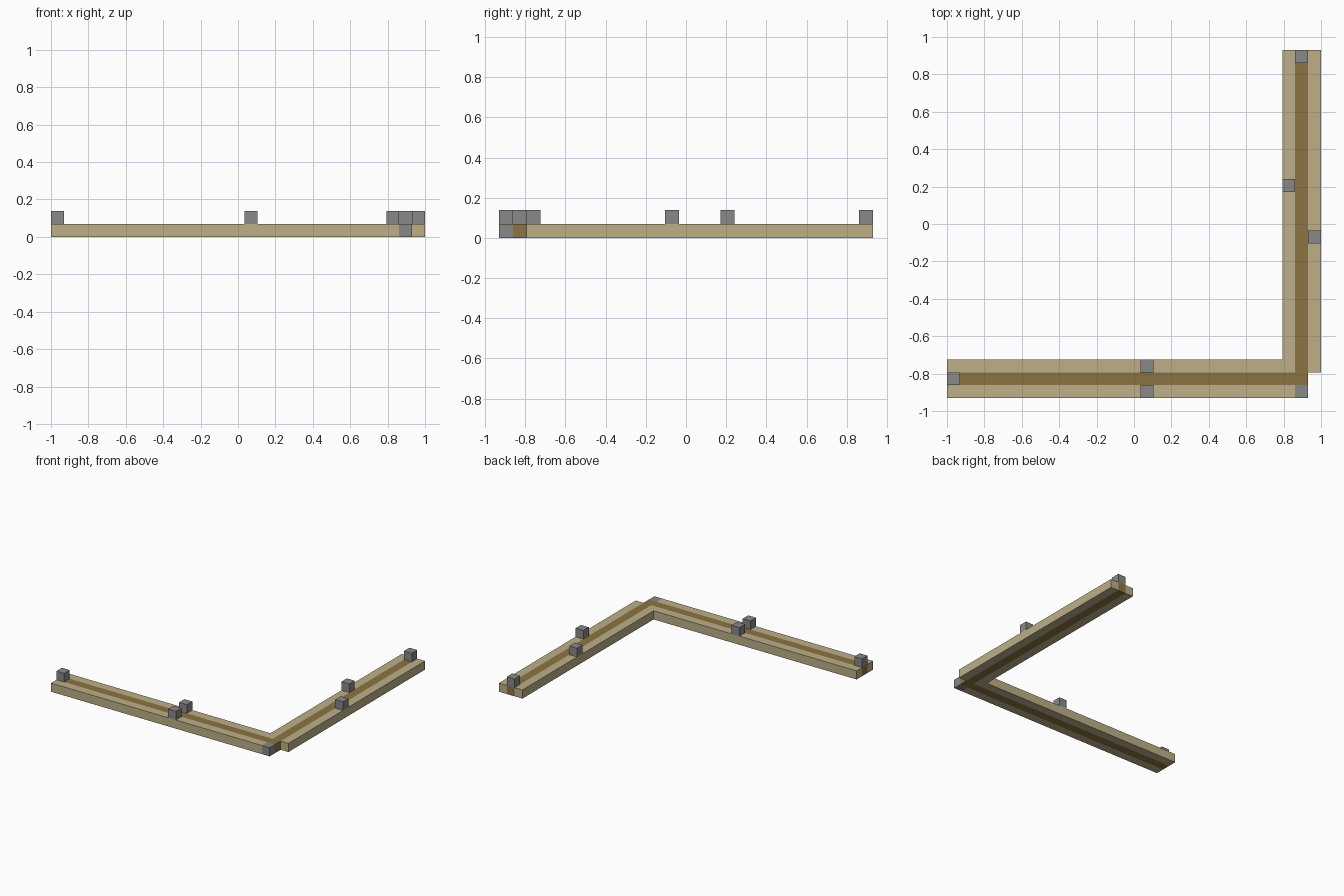
import bpy
import bmesh

if "Cube" in bpy.data.objects:
    bpy.data.objects.remove(bpy.data.objects["Cube"], do_unlink=True)

COLS, ROWS = 29, 27      # plan size in blocks
U = 2 / COLS             # one block


def material(name, rgb):
    m = bpy.data.materials.new(name)
    m.use_nodes = True
    m.diffuse_color = (*rgb, 1)
    m.node_tree.nodes["Principled BSDF"].inputs["Base Color"].default_value = (*rgb, 1)
    return m


sand = material("sand", (0.51, 0.43, 0.25))
earth = material("brown earth", (0.26, 0.175, 0.055))
stone = material("grey stone", (0.25, 0.25, 0.25))


def slab(name, outline, mat, level=0):
    """Extrude a plan outline, given in blocks, one block upward."""
    bm = bmesh.new()
    base = bm.faces.new([bm.verts.new(((x - COLS / 2) * U, (y - ROWS / 2) * U, level * U))
                         for x, y in outline])
    top = bmesh.ops.extrude_face_region(bm, geom=[base])["geom"]
    bmesh.ops.translate(bm, vec=(0, 0, U), verts=[v for v in top if isinstance(v, bmesh.types.BMVert)])
    bmesh.ops.recalc_face_normals(bm, faces=bm.faces)
    mesh = bpy.data.meshes.new(name)
    bm.to_mesh(mesh)
    bm.free()
    mesh.materials.append(mat)
    obj = bpy.data.objects.new(name, mesh)
    bpy.context.collection.objects.link(obj)


def rect(x0, y0, x1, y1):
    return [(x0, y0), (x1, y0), (x1, y1), (x0, y1)]


def corner(x, y):
    """L-shaped strip one block wide whose outer corner is at x, y."""
    return [(0, y), (x, y), (x, ROWS), (x - 1, ROWS), (x - 1, y + 1), (0, y + 1)]


# Path and its borders
slab("path", corner(28, 1), earth)
slab("inner_border", corner(27, 2), sand)
slab("front_border", rect(0, 0, 27, 1), sand)
slab("side_border", rect(28, 2, 29, ROWS), sand)

# Stone at the outer corner, level with the path
slab("corner_stone", rect(27, 0, 28, 1), stone)

# Stones standing on the path ends and borders
for name, x, y in [("left_end_stone", 0, 1), ("front_outer_stone", 15, 0),
                   ("front_inner_stone", 15, 2), ("side_inner_stone", 26, 16),
                   ("side_outer_stone", 28, 12), ("back_end_stone", 27, 26)]:
    slab(name, rect(x, y, x + 1, y + 1), stone, level=1)
